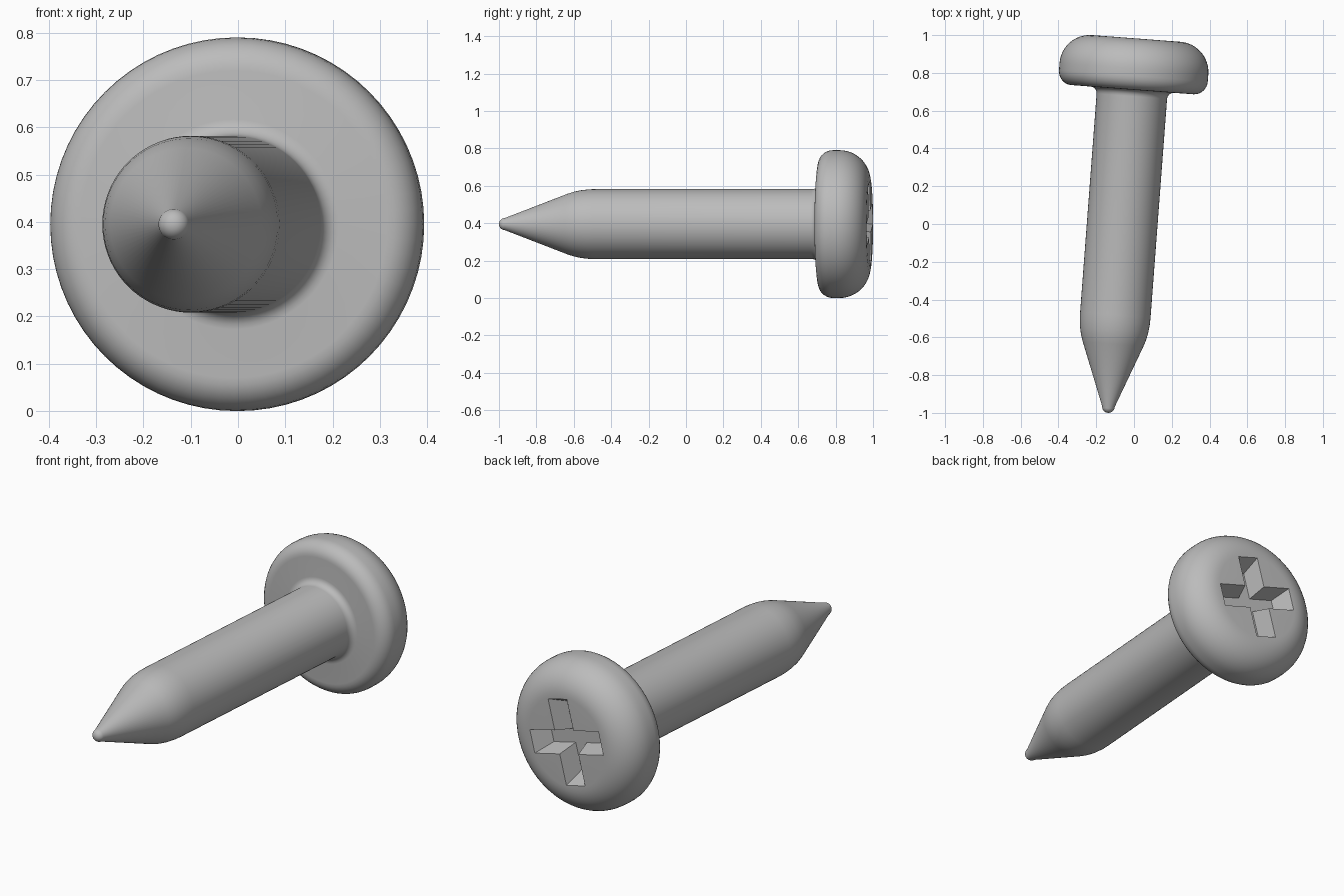
import bpy, bmesh, math
from mathutils import Matrix, Vector

old = bpy.data.objects.get("Cube")
if old:
    bpy.data.objects.remove(old, do_unlink=True)

SEGMENTS = 72
HEAD_R, LENGTH = 0.395, 1.988
TILT = math.radians(4.32)

steel = bpy.data.materials.new("grey_steel")
steel.use_nodes = True
grey = (0.5, 0.5, 0.5, 1)
steel.diffuse_color = grey
steel.node_tree.nodes["Principled BSDF"].inputs["Base Color"].default_value = grey


def arc(cr, ct, rr, rt, start, end, steps):
    """Points (radius, distance along axis) on part of an ellipse."""
    angles = [math.radians(start + (end - start) * i / steps) for i in range(steps + 1)]
    return [(cr + rr * math.cos(a), ct + rt * math.sin(a)) for a in angles]


def make_object(name, bm):
    bmesh.ops.recalc_face_normals(bm, faces=bm.faces)
    mesh = bpy.data.meshes.new(name)
    bm.to_mesh(mesh)
    bm.free()
    mesh.materials.append(steel)
    obj = bpy.data.objects.new(name, mesh)
    bpy.context.collection.objects.link(obj)
    return obj


def lathe(name, profile):
    """Revolve a profile about z."""
    bm = bmesh.new()
    verts = [bm.verts.new((r, 0, t)) for r, t in profile]
    edges = [bm.edges.new(pair) for pair in zip(verts, verts[1:])]
    bmesh.ops.spin(bm, geom=verts + edges, cent=(0, 0, 0), axis=(0, 0, 1),
                   angle=math.tau, steps=SEGMENTS, use_merge=False)
    bmesh.ops.remove_doubles(bm, verts=bm.verts, dist=0.0001)
    return make_object(name, bm)


# Rounded tip, cone, softened shoulder, shank, fillet, then rounded head
profile = [(0, 0)]
profile += arc(0, 0.033, 0.033, 0.033, -70, 0, 5)
profile += [(0.161, 0.365), (0.173, 0.402), (0.181, 0.44), (0.186, 0.485), (0.187, 0.52)]
profile += arc(0.222, 1.681, 0.035, 0.035, 180, 90, 5)
profile += arc(0.325, 1.790, HEAD_R - 0.325, 0.074, -90, 0, 7)
profile += arc(0.235, 1.828, HEAD_R - 0.235, LENGTH - 1.828, 0, 90, 12)
profile += [(0, LENGTH)]
screw = lathe("screw_body", profile)


# Tapered cross-shaped cutter for the driver recess
def cross_ring(bm, half_width, reach, height):
    ring = []
    for k in range(4):
        turn = Matrix.Rotation(k * math.pi / 2, 3, 'Z')
        for x, y in ((reach, -half_width), (reach, half_width), (half_width, half_width)):
            ring.append(bm.verts.new(turn @ Vector((x, y, height))))
    return ring


bm = bmesh.new()
rings = [cross_ring(bm, 0.035, 0.175, LENGTH - 0.1),
         cross_ring(bm, 0.06, 0.22, LENGTH),
         cross_ring(bm, 0.06, 0.22, LENGTH + 0.05)]
bm.faces.new(rings[0])
bm.faces.new(rings[-1])
for low, high in zip(rings, rings[1:]):
    for i in range(12):
        j = (i + 1) % 12
        bm.faces.new((low[i], low[j], high[j], high[i]))
bmesh.ops.rotate(bm, verts=bm.verts, matrix=Matrix.Rotation(math.radians(15), 3, 'Z'))
cutter = make_object("recess_cutter", bm)
cutter.hide_render = True

bpy.ops.object.select_all(action='DESELECT')
screw.select_set(True)
bpy.context.view_layer.objects.active = screw
cut = screw.modifiers.new("driver_recess", 'BOOLEAN')
cut.operation = 'DIFFERENCE'
cut.solver = 'EXACT'
cut.object = cutter
bpy.ops.object.modifier_apply(modifier=cut.name)
bpy.data.objects.remove(cutter, do_unlink=True)

# Lay the screw down with its tip to the front, slightly turned
screw.data.transform(Matrix.Translation((-0.138, -1, HEAD_R))
                     @ Matrix.Rotation(-TILT, 4, 'Z')
                     @ Matrix.Rotation(-math.pi / 2, 4, 'X'))
bpy.ops.object.shade_smooth_by_angle(angle=math.radians(30))
